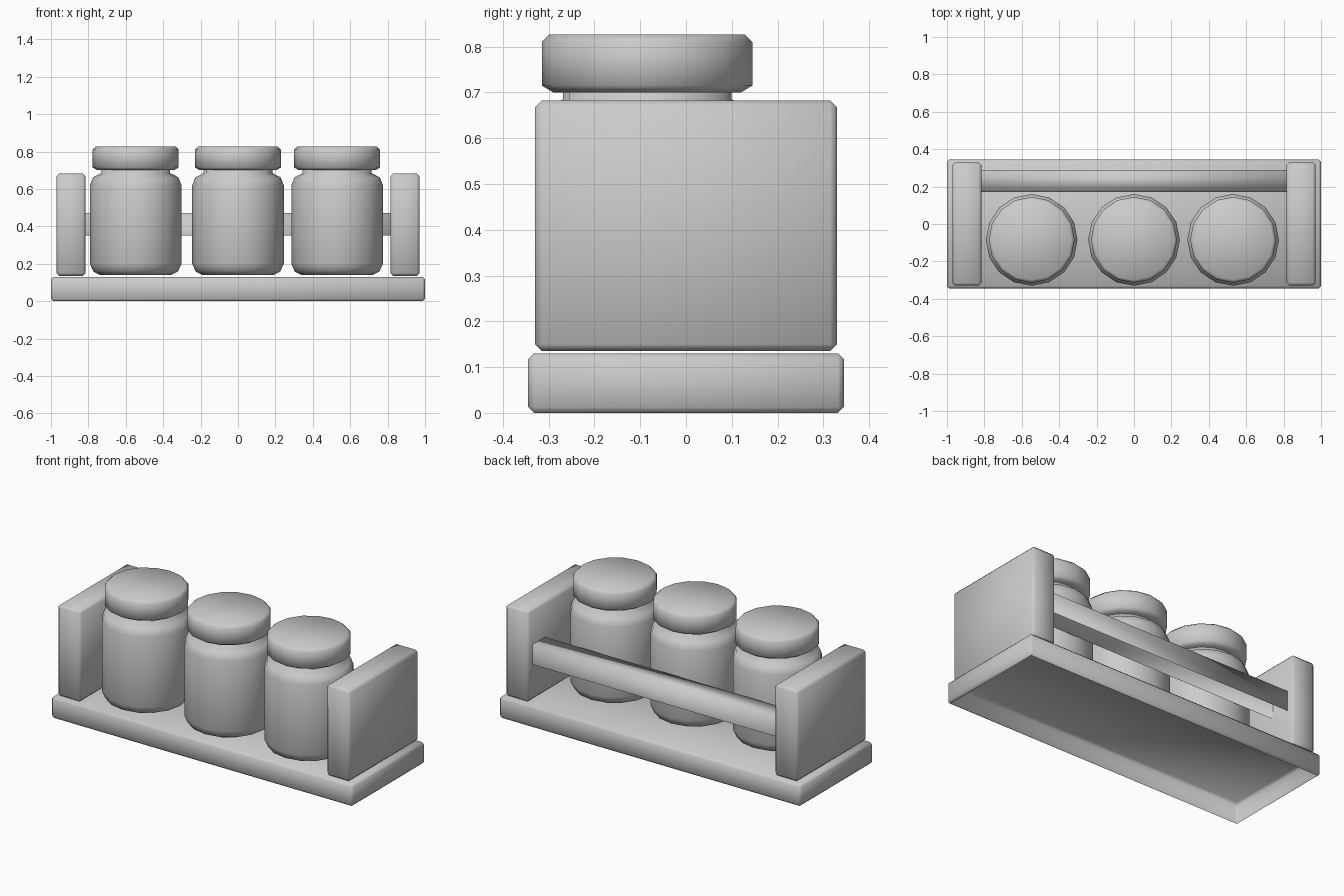
import bpy
import bmesh
from math import pi
from mathutils import Matrix, Vector

cube = bpy.data.objects.get("Cube")
if cube:
    bpy.data.objects.remove(cube, do_unlink=True)

grey = bpy.data.materials.new("plain_grey")
grey.use_nodes = True
grey.diffuse_color = (0.6, 0.6, 0.6, 1)
grey.node_tree.nodes["Principled BSDF"].inputs["Base Color"].default_value = (0.6, 0.6, 0.6, 1)


def finish(name, bm):
    """Turn a bmesh into a smooth shaded grey object."""
    for face in bm.faces:
        face.smooth = True
    mesh = bpy.data.meshes.new(name)
    bm.to_mesh(mesh)
    bm.free()
    mesh.materials.append(grey)
    obj = bpy.data.objects.new(name, mesh)
    bpy.context.collection.objects.link(obj)
    return obj


def open_bottom(bm):
    low = min(v.co.z for v in bm.verts)
    faces = [f for f in bm.faces if all(v.co.z < low + 0.001 for v in f.verts)]
    bmesh.ops.delete(bm, geom=faces, context="FACES")


def box(name, low, high, chamfer=0, hollow=False):
    low, high = Vector(low), Vector(high)
    bm = bmesh.new()
    place = Matrix.Translation((low + high) / 2) @ Matrix.Diagonal((*(high - low), 1))
    bmesh.ops.create_cube(bm, size=1, matrix=place)
    if chamfer:
        bmesh.ops.bevel(bm, geom=bm.edges[:], offset=chamfer, segments=1,
                        affect="EDGES", profile=0.5)
    if hollow:
        open_bottom(bm)
    return finish(name, bm)


def lathe(name, profile, x, y, sides=16):
    """Spin a (radius, height) profile that starts and ends off the axis, then cap it."""
    bm = bmesh.new()
    verts = [bm.verts.new((r, 0, z)) for r, z in profile]
    edges = [bm.edges.new(pair) for pair in zip(verts, verts[1:])]
    bmesh.ops.spin(bm, geom=verts + edges, cent=(0, 0, 0), axis=(0, 0, 1),
                   angle=2 * pi, steps=sides, use_merge=True)
    bmesh.ops.remove_doubles(bm, verts=bm.verts[:], dist=0.0005)
    bmesh.ops.holes_fill(bm, edges=[e for e in bm.edges if e.is_boundary], sides=0)
    bmesh.ops.recalc_face_normals(bm, faces=bm.faces[:])
    obj = finish(name, bm)
    obj.location = (x, y, 0)
    return obj


# Shelf base, open underneath
box("shelf_base", (-1, -0.345, 0), (1, 0.345, 0.13), 0.013, hollow=True)

# End panels
for side, x in (("left", 0.893), ("right", -0.893)):
    box(side + "_end_panel", (x - 0.078, -0.33, 0.135), (x + 0.078, 0.33, 0.682), 0.015)

# Back rail between the panels, open underneath
box("back_rail", (-0.82, 0.172, 0.35), (0.82, 0.29, 0.47), hollow=True)

# Jars with lids
jar = [(0.19, 0.14), (0.226, 0.158), (0.245, 0.2), (0.245, 0.62),
       (0.228, 0.662), (0.184, 0.685), (0.184, 0.71)]
lid = [(0.205, 0.7), (0.23, 0.715), (0.23, 0.81), (0.214, 0.826)]
for place, x in (("right", -0.547), ("middle", 0), ("left", 0.53)):
    lathe(place + "_jar", jar, x, -0.085)
    lathe(place + "_lid", lid, x, -0.085)
